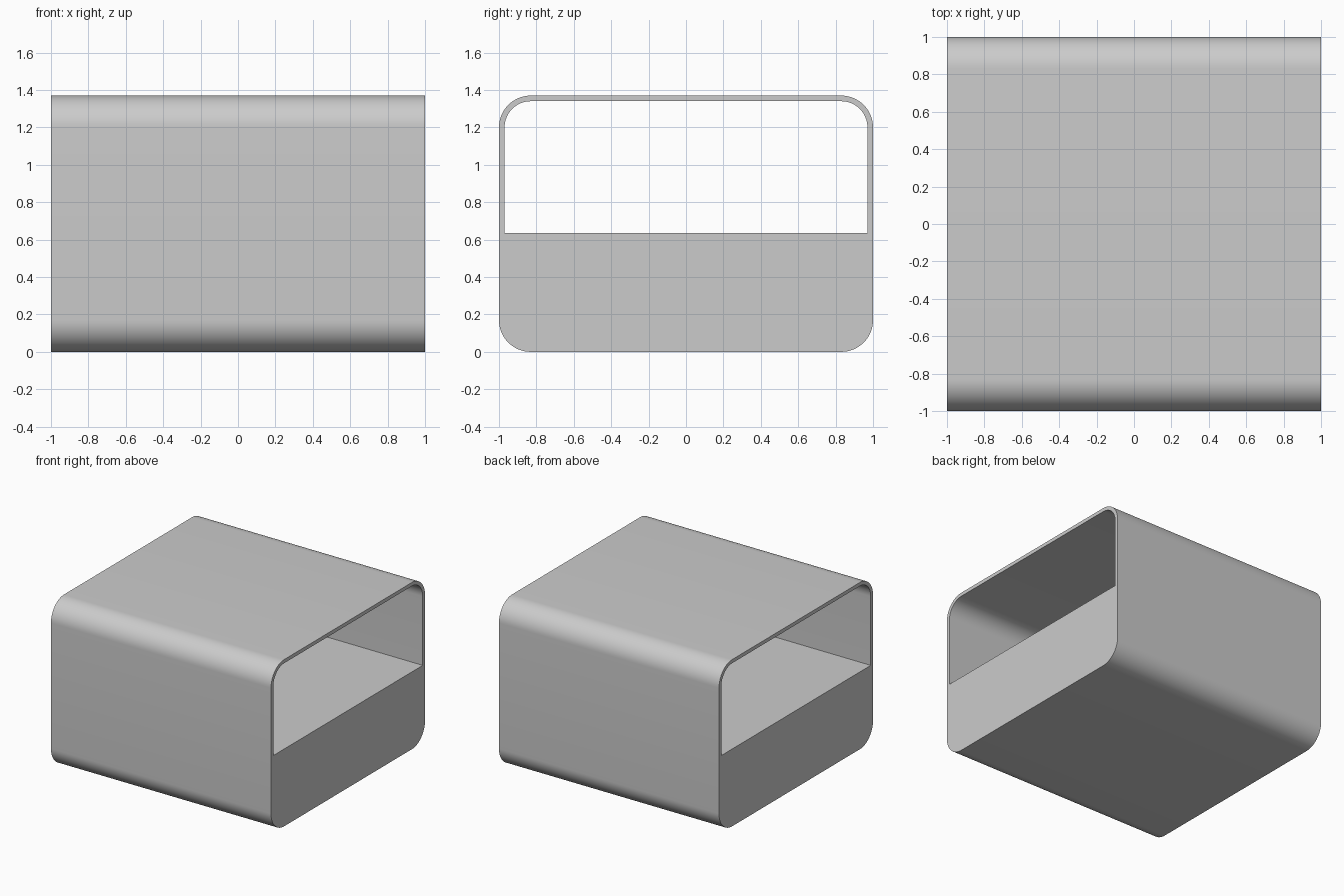
import bpy, bmesh
from math import sin, cos, pi
from mathutils import Vector

if "Cube" in bpy.data.objects:
    bpy.data.objects.remove(bpy.data.objects["Cube"])

LENGTH = 2.0
STEPS = 16


def rounded_loop(half_w, z0, z1, r_bottom, r_top):
    """Rounded rectangle in the YZ plane, counter-clockwise from +X."""
    pts = []
    corners = [(1, z0, r_bottom, -pi / 2), (1, z1, r_top, 0),
               (-1, z1, r_top, pi / 2), (-1, z0, r_bottom, pi)]
    for side, z, r, start in corners:
        cy = side * (half_w - r)
        cz = z + r if z == z0 else z - r
        n = STEPS if r > 0 else 0
        for i in range(n + 1):
            a = start + (pi / 2) * i / max(n, 1)
            pts.append(Vector((-LENGTH / 2, cy + r * cos(a), cz + r * sin(a))))
    return pts


def extrude_profile(name, loops):
    bm = bmesh.new()
    edges = []
    for loop in loops:
        vs = [bm.verts.new(p) for p in loop]
        edges += [bm.edges.new((v, vs[(i + 1) % len(vs)])) for i, v in enumerate(vs)]
    # end cap with the opening left free, then swept along x
    bmesh.ops.triangle_fill(bm, edges=edges, use_beauty=True, normal=(-1, 0, 0))
    ext = bmesh.ops.extrude_face_region(bm, geom=bm.faces[:], use_keep_orig=True)
    moved = [g for g in ext["geom"] if isinstance(g, bmesh.types.BMVert)]
    bmesh.ops.translate(bm, verts=moved, vec=(LENGTH, 0, 0))
    bmesh.ops.recalc_face_normals(bm, faces=bm.faces[:])
    mesh = bpy.data.meshes.new(name)
    bm.to_mesh(mesh)
    bm.free()
    obj = bpy.data.objects.new(name, mesh)
    bpy.context.collection.objects.link(obj)
    bpy.context.view_layer.objects.active = obj
    obj.select_set(True)
    bpy.ops.object.shade_smooth_by_angle(angle=pi / 6)
    return obj


# Rounded sleeve with a solid base and an open passage above it
outer = rounded_loop(1.0, 0.0, 1.37, 0.17, 0.17)
opening = rounded_loop(0.97, 0.635, 1.34, 0.0, 0.14)
extrude_profile("sleeve_body", [outer, opening])
